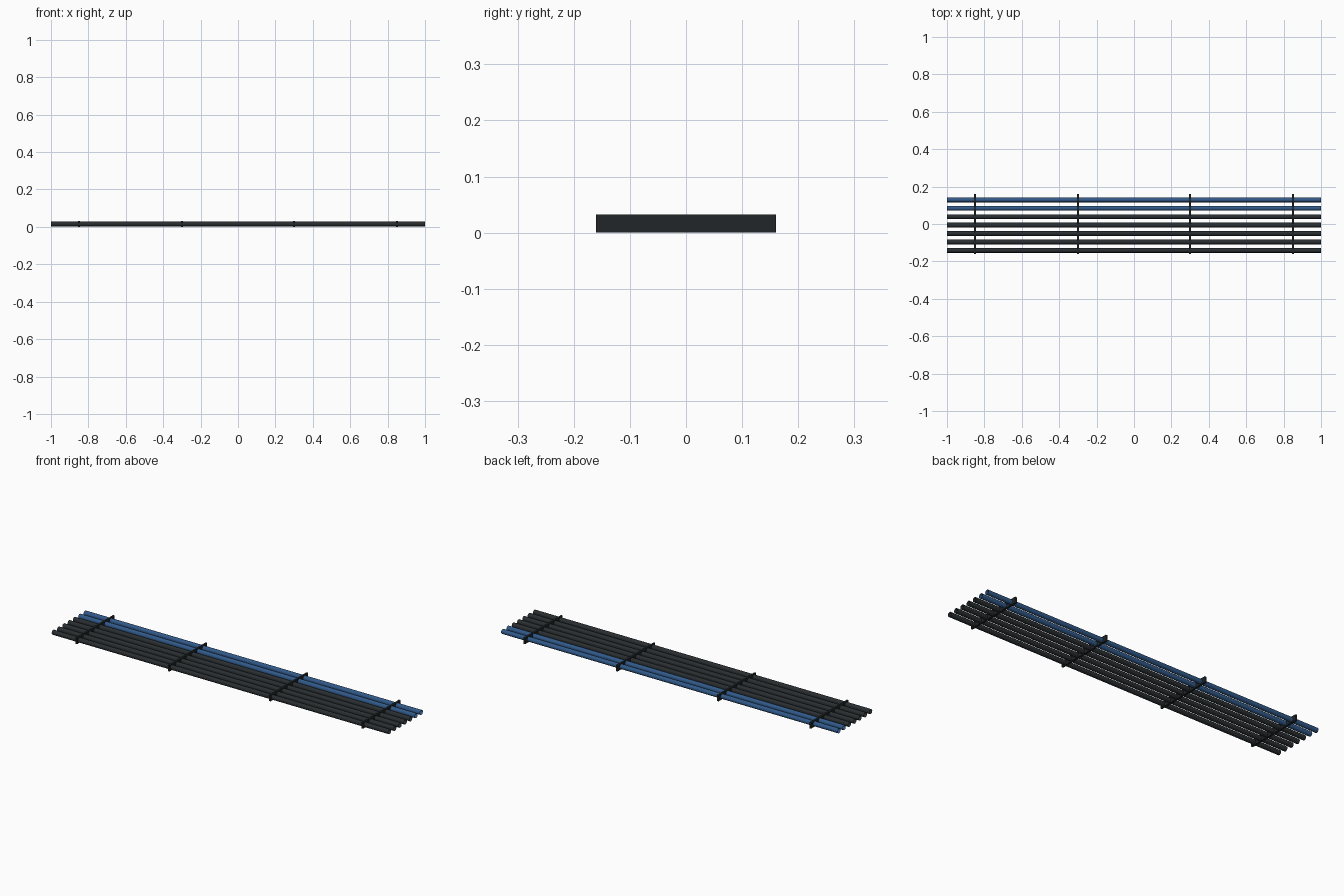
import bpy, bmesh
from mathutils import Matrix
from math import radians

if "Cube" in bpy.data.objects:
    bpy.data.objects.remove(bpy.data.objects["Cube"])


def material(name, color):
    m = bpy.data.materials.new(name)
    m.diffuse_color = color
    m.use_nodes = True
    m.node_tree.nodes["Principled BSDF"].inputs["Base Color"].default_value = m.diffuse_color
    return m


def add_object(name, bm, mat, smooth=False):
    me = bpy.data.meshes.new(name)
    for f in bm.faces:
        f.smooth = smooth
    bm.to_mesh(me)
    bm.free()
    me.materials.append(mat)
    ob = bpy.data.objects.new(name, me)
    bpy.context.collection.objects.link(ob)
    return ob


dark = material("dark_tube", (0.022, 0.027, 0.03, 1))
blue = material("blue_tube", (0.03, 0.1, 0.25, 1))
black = material("black_strap", (0.015, 0.019, 0.021, 1))

RADIUS, MID_Z = 0.0128, 0.016

# Seven parallel open-ended tubes running along x
for i in range(7):
    bm = bmesh.new()
    bmesh.ops.create_cone(bm, cap_ends=False, segments=16,
                          radius1=RADIUS, radius2=RADIUS, depth=2,
                          matrix=Matrix.Rotation(radians(90), 4, 'Y'))
    tube = add_object(f"tube_{i + 1}", bm, blue if i >= 5 else dark, smooth=True)
    tube.location = (0, -0.141 + 0.045 * i, MID_Z)

# Cross brackets holding the tubes together
for i, x in enumerate((-0.85, -0.3, 0.3, 0.85)):
    bm = bmesh.new()
    bmesh.ops.create_cube(bm, size=1, matrix=Matrix.Diagonal((0.01, 0.32, 0.032, 1)))
    bracket = add_object(f"bracket_{i + 1}", bm, black)
    bracket.location = (x, 0, MID_Z)
